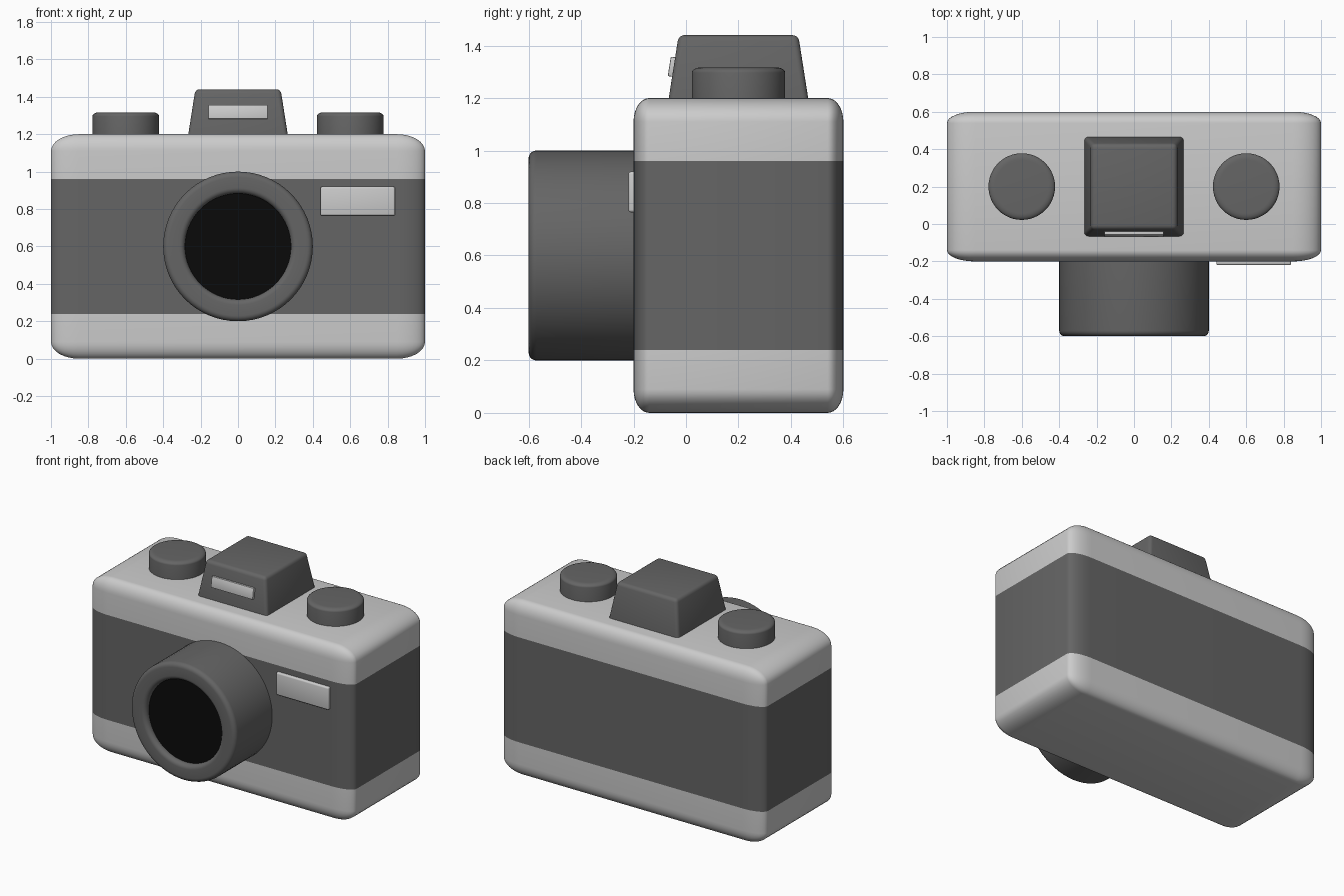
import bpy, bmesh
from math import pi, sin, cos, atan, radians
from mathutils import Vector, Matrix

if "Cube" in bpy.data.objects:
    bpy.data.objects.remove(bpy.data.objects["Cube"])


def material(name, v):
    m = bpy.data.materials.new(name)
    m.diffuse_color = (v, v, v, 1)
    m.use_nodes = True
    m.node_tree.nodes["Principled BSDF"].inputs["Base Color"].default_value = m.diffuse_color
    return m


LIGHT = material("light_grey", 0.8)
DARK = material("dark_grey", 0.13)
BLACK = material("black", 0.003)


def finish(bm, name, mats, loc=(0, 0, 0), rot_x=0.0, angle=35):
    bmesh.ops.recalc_face_normals(bm, faces=bm.faces[:])
    me = bpy.data.meshes.new(name)
    bm.to_mesh(me)
    bm.free()
    for m in mats:
        me.materials.append(m)
    me.shade_smooth()
    me.set_sharp_from_angle(angle=radians(angle))
    ob = bpy.data.objects.new(name, me)
    bpy.context.collection.objects.link(ob)
    ob.location = loc
    ob.rotation_euler = (rot_x, 0, 0)
    return ob


def rounded_box(size, bevel, segments):
    """Cube bevelled before scaling when bevel is given for the unit cube."""
    bm = bmesh.new()
    bmesh.ops.create_cube(bm, size=2)
    bmesh.ops.scale(bm, vec=Vector(size) / 2, verts=bm.verts[:])
    if bevel:
        bmesh.ops.bevel(bm, geom=bm.edges[:], offset=bevel, segments=segments,
                        profile=0.5, affect='EDGES')
    return bm


def arc(r, z, rx, rz, a0, a1, n=6):
    """Elliptical corner of a lathe profile, centred on (r, z)."""
    return [(r + rx * cos(a0 + (a1 - a0) * i / n), z + rz * sin(a0 + (a1 - a0) * i / n))
            for i in range(n + 1)]


def lathe(profile, steps=64):
    bm = bmesh.new()
    vs = [bm.verts.new((r, 0, z)) for r, z in profile]
    es = [bm.edges.new(p) for p in zip(vs, vs[1:])]
    bmesh.ops.spin(bm, geom=vs + es, cent=(0, 0, 0), axis=(0, 0, 1),
                   steps=steps, angle=2 * pi)
    bmesh.ops.remove_doubles(bm, verts=bm.verts[:], dist=1e-4)
    return bm


# Body with stretched rounded edges and a dark wrap band
bm = rounded_box((2, 2, 2), 0.15, 8)
bmesh.ops.scale(bm, vec=(1, 0.4, 0.6), verts=bm.verts[:])
bmesh.ops.translate(bm, vec=(0, 0.2, 0.6), verts=bm.verts[:])
for z in (0.24, 0.96):
    bmesh.ops.bisect_plane(bm, geom=bm.verts[:] + bm.edges[:] + bm.faces[:],
                           plane_co=(0, 0, z), plane_no=(0, 0, 1))
for f in bm.faces:
    f.material_index = int(0.24 < f.calc_center_median().z < 0.96)
finish(bm, "body", [LIGHT, DARK])

# Lens barrel with rounded rim, and its recessed glass
barrel = [(0, -0.05), (0.4, -0.05)]
barrel += arc(0.37, 0.37, 0.03, 0.03, 0, pi / 2)
barrel += arc(0.313, 0.37, 0.03, 0.03, pi / 2, pi)
barrel += [(0.283, 0.33), (0, 0.33)]
finish(lathe(barrel), "lens_barrel", [DARK], (0, -0.2, 0.6), pi / 2)
finish(lathe([(0, 0.335), (0.283, 0.335), (0.283, 0.362), (0, 0.362)]),
       "lens_glass", [BLACK], (0, -0.2, 0.6), pi / 2)

# Top knobs
for side, label in ((-1, "left"), (1, "right")):
    knob = [(0, 1.15), (0.178, 1.15)] + arc(0.143, 1.297, 0.035, 0.02, 0, pi / 2) + [(0, 1.317)]
    finish(lathe(knob, 48), label + "_knob", [DARK], (0.6 * side, 0.2, 0))

# Viewfinder hump: tapered, softly bevelled box
BASE, TOP, Z0, Z1 = 0.272, 0.228, 1.16, 1.44
bm = rounded_box((2 * BASE, 2 * BASE, Z1 - Z0), 0, 0)
for v in bm.verts:
    if v.co.z > 0:
        v.co.x *= TOP / BASE
        v.co.y *= TOP / BASE
bmesh.ops.bevel(bm, geom=bm.edges[:], offset=0.022, segments=4, profile=0.5, affect='EDGES')
finish(bm, "viewfinder_hump", [DARK], (0, 0.2, (Z0 + Z1) / 2))

# Viewfinder window leaning with the hump, and the front window
lean = atan((BASE - TOP) / (Z1 - Z0))
finish(rounded_box((0.318, 0.04, 0.075), 0.004, 2), "viewfinder_window", [LIGHT],
       (0, -0.044, 1.318), -lean)
finish(rounded_box((0.4, 0.08, 0.155), 0.01, 3), "front_window", [LIGHT],
       (0.64, -0.18, 0.842))
